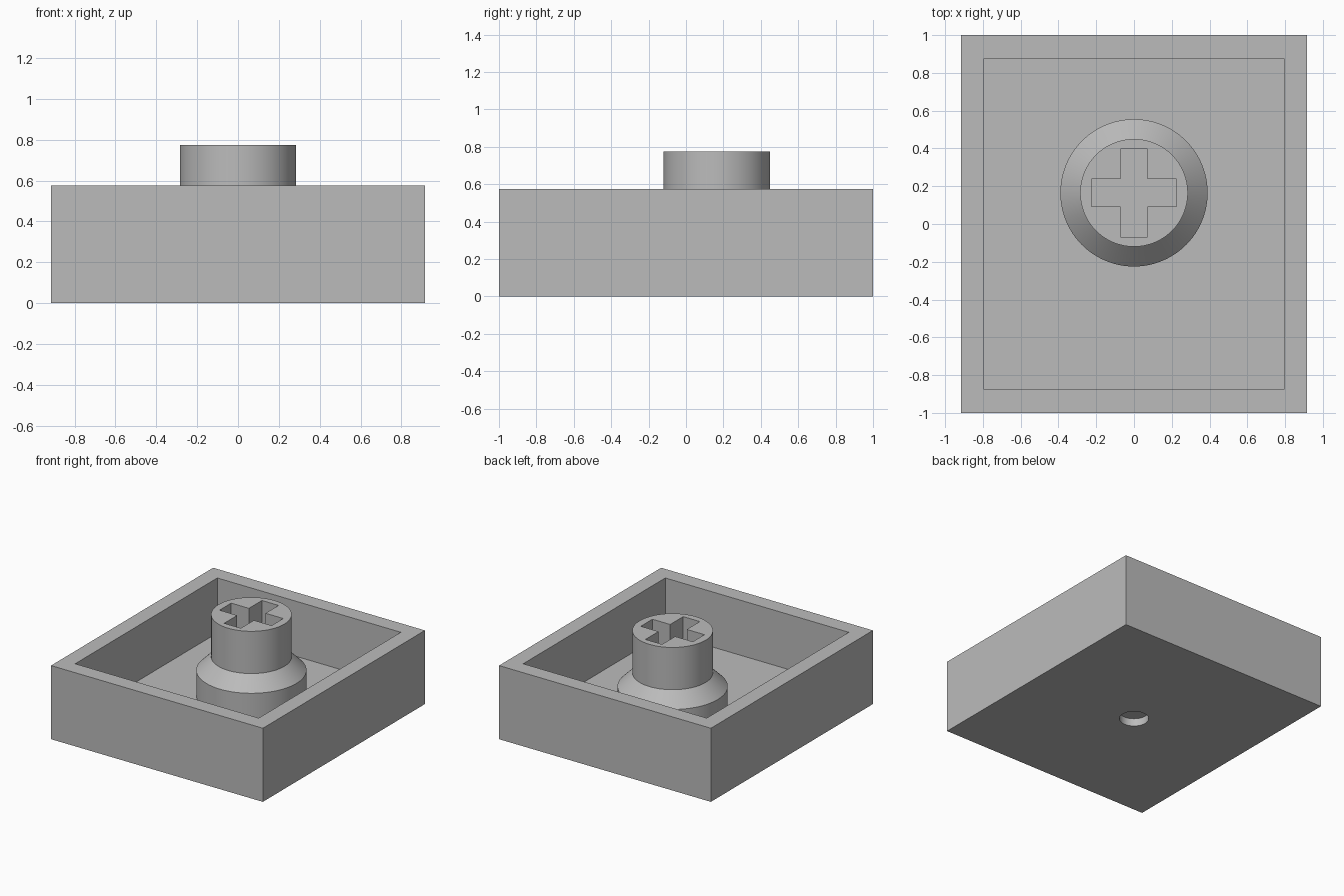
import bpy
import bmesh
import math

cube = bpy.data.objects.get("Cube")
if cube:
    bpy.data.objects.remove(cube, do_unlink=True)

HALF_X, HALF_Y, HEIGHT = 0.915, 1.0, 0.575
FLOOR = 0.145
POST_Y, POST_TOP = 0.165, 0.775

grey = bpy.data.materials.new("grey_plastic")
grey.use_nodes = True
colour = (0.5, 0.5, 0.5, 1)
grey.diffuse_color = colour
grey.node_tree.nodes["Principled BSDF"].inputs["Base Color"].default_value = colour


def make_object(name, bm):
    bmesh.ops.recalc_face_normals(bm, faces=bm.faces)
    mesh = bpy.data.meshes.new(name)
    bm.to_mesh(mesh)
    bm.free()
    mesh.materials.append(grey)
    obj = bpy.data.objects.new(name, mesh)
    bpy.context.collection.objects.link(obj)
    return obj


def prism(name, outline, z0, z1):
    """Extrude a flat outline from z0 up to z1."""
    bm = bmesh.new()
    face = bm.faces.new([bm.verts.new((x, y, z0)) for x, y in outline])
    top = bmesh.ops.extrude_face_region(bm, geom=[face])["geom"]
    verts = [g for g in top if isinstance(g, bmesh.types.BMVert)]
    bmesh.ops.translate(bm, verts=verts, vec=(0, 0, z1 - z0))
    return make_object(name, bm)


def box_outline(hx, hy):
    return [(-hx, -hy), (hx, -hy), (hx, hy), (-hx, hy)]


def circle(radius, sides=64):
    return [(radius * math.cos(math.tau * i / sides),
             radius * math.sin(math.tau * i / sides)) for i in range(sides)]


def lathe(name, profile, sides=96):
    """Stack rings of (radius, z) into a closed turned solid."""
    bm = bmesh.new()
    rings = [[bm.verts.new((x, y, z)) for x, y in circle(r, sides)] for r, z in profile]
    for low, high in zip(rings, rings[1:]):
        for i in range(sides):
            j = (i + 1) % sides
            bm.faces.new((low[i], low[j], high[j], high[i]))
    bm.faces.new(rings[0][::-1])
    bm.faces.new(rings[-1])
    return make_object(name, bm)


def cut(target, cutter):
    """Subtract the cutter and remove it."""
    cutter.hide_render = True
    mod = target.modifiers.new("cut", "BOOLEAN")
    mod.operation = "DIFFERENCE"
    mod.solver = "EXACT"
    mod.object = cutter
    select(target)
    bpy.ops.object.modifier_apply(modifier=mod.name)
    bpy.data.objects.remove(cutter, do_unlink=True)


def select(obj):
    bpy.context.view_layer.update()
    bpy.ops.object.select_all(action="DESELECT")
    obj.select_set(True)
    bpy.context.view_layer.objects.active = obj


# Open tray with a shallow round recess under its centre
tray = prism("tray", box_outline(HALF_X, HALF_Y), 0, HEIGHT)
cut(tray, prism("tray_cavity", box_outline(0.793, 0.877), FLOOR, HEIGHT + 0.2))
cut(tray, prism("bottom_recess", circle(0.105), -0.1, 0.06))

# Stepped post with a sloping shoulder and a cross-shaped socket
post = lathe("post", [(0.39, FLOOR), (0.39, 0.34), (0.285, 0.445), (0.285, POST_TOP)])
t, ax, ay = 0.072, 0.225, 0.233
cross = [(-t, -ay), (t, -ay), (t, -t), (ax, -t), (ax, t), (t, t),
         (t, ay), (-t, ay), (-t, t), (-ax, t), (-ax, -t), (-t, -t)]
cut(post, prism("cross_socket", cross, 0.335, POST_TOP + 0.1))
post.location.y = POST_Y

for part in (tray, post):
    select(part)
    bpy.ops.object.shade_smooth_by_angle(angle=math.radians(30))
